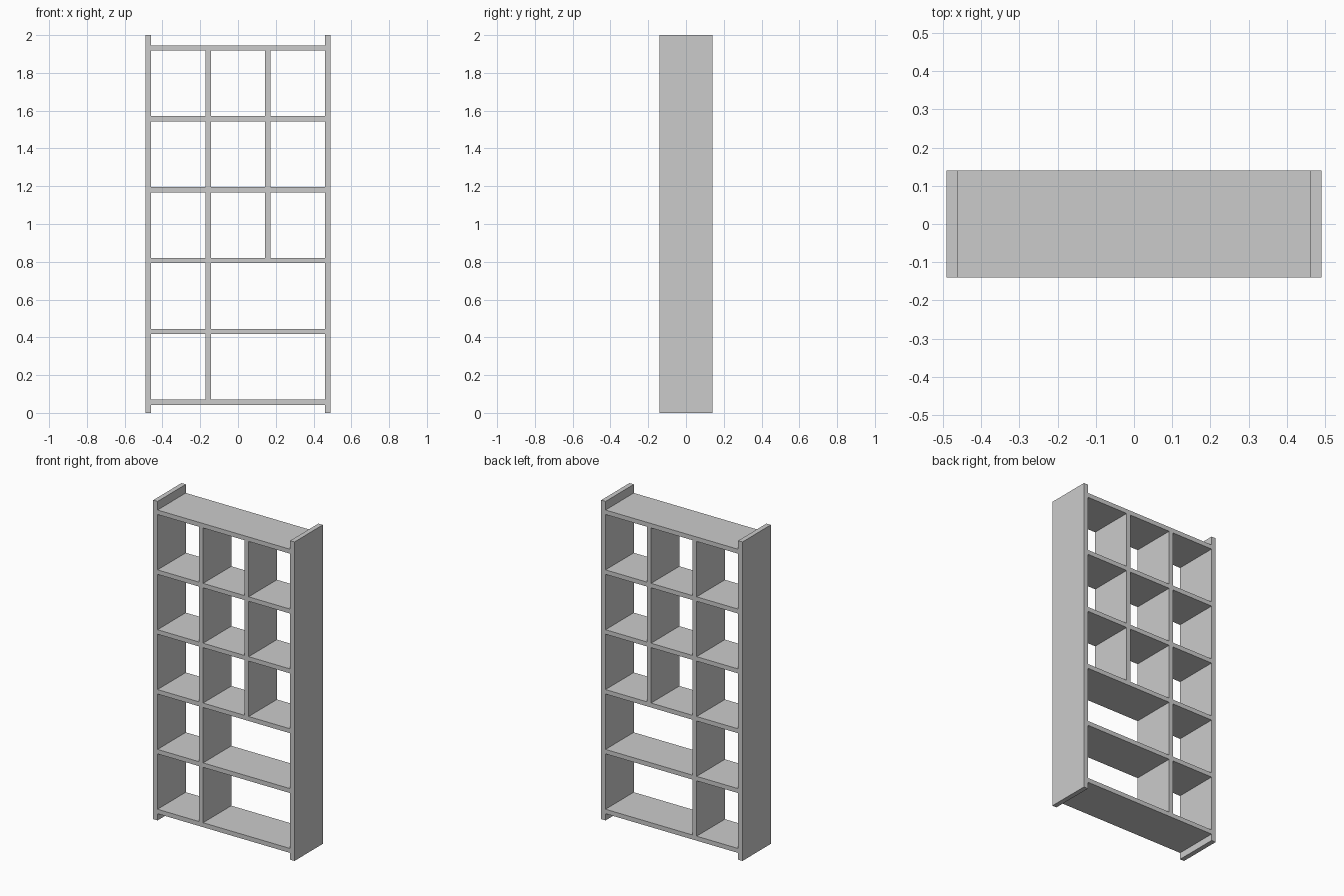
import bpy

if "Cube" in bpy.data.objects:
    bpy.data.objects.remove(bpy.data.objects["Cube"])

DEPTH = 0.28          # front to back
INNER = 0.46          # half width between the side panels
SIDE = 0.03           # side panel thickness
T = 0.028             # shelf and divider thickness
BOTTOM, TOP = 0.056, 1.932   # centre heights of lowest and highest shelf
BAYS = 5


def board(name, x0, x1, z0, z1):
    """Full-depth rectangular board spanning x0..x1 and z0..z1."""
    bpy.ops.mesh.primitive_cube_add(size=1, location=((x0 + x1) / 2, 0, (z0 + z1) / 2))
    ob = bpy.context.object
    ob.name = name
    ob.scale = (x1 - x0, DEPTH, z1 - z0)
    bpy.ops.object.transform_apply(location=False, rotation=False, scale=True)
    return ob


# Side panels
board("side_panel_left", -INNER - SIDE, -INNER, 0, 2)
board("side_panel_right", INNER, INNER + SIDE, 0, 2)

# Evenly spaced shelves
step = (TOP - BOTTOM) / BAYS
heights = [BOTTOM + i * step for i in range(BAYS + 1)]
for i, z in enumerate(heights):
    board(f"shelf_{i + 1}", -INNER, INNER, z - T / 2, z + T / 2)

# Dividers at the thirds: left in every bay, right only in the top three
dx = (2 * INNER + T) / 6
for i in range(BAYS):
    z0, z1 = heights[i] + T / 2, heights[i + 1] - T / 2
    board(f"divider_left_{i + 1}", -dx - T / 2, -dx + T / 2, z0, z1)
    if i >= 2:
        board(f"divider_right_{i + 1}", dx - T / 2, dx + T / 2, z0, z1)
